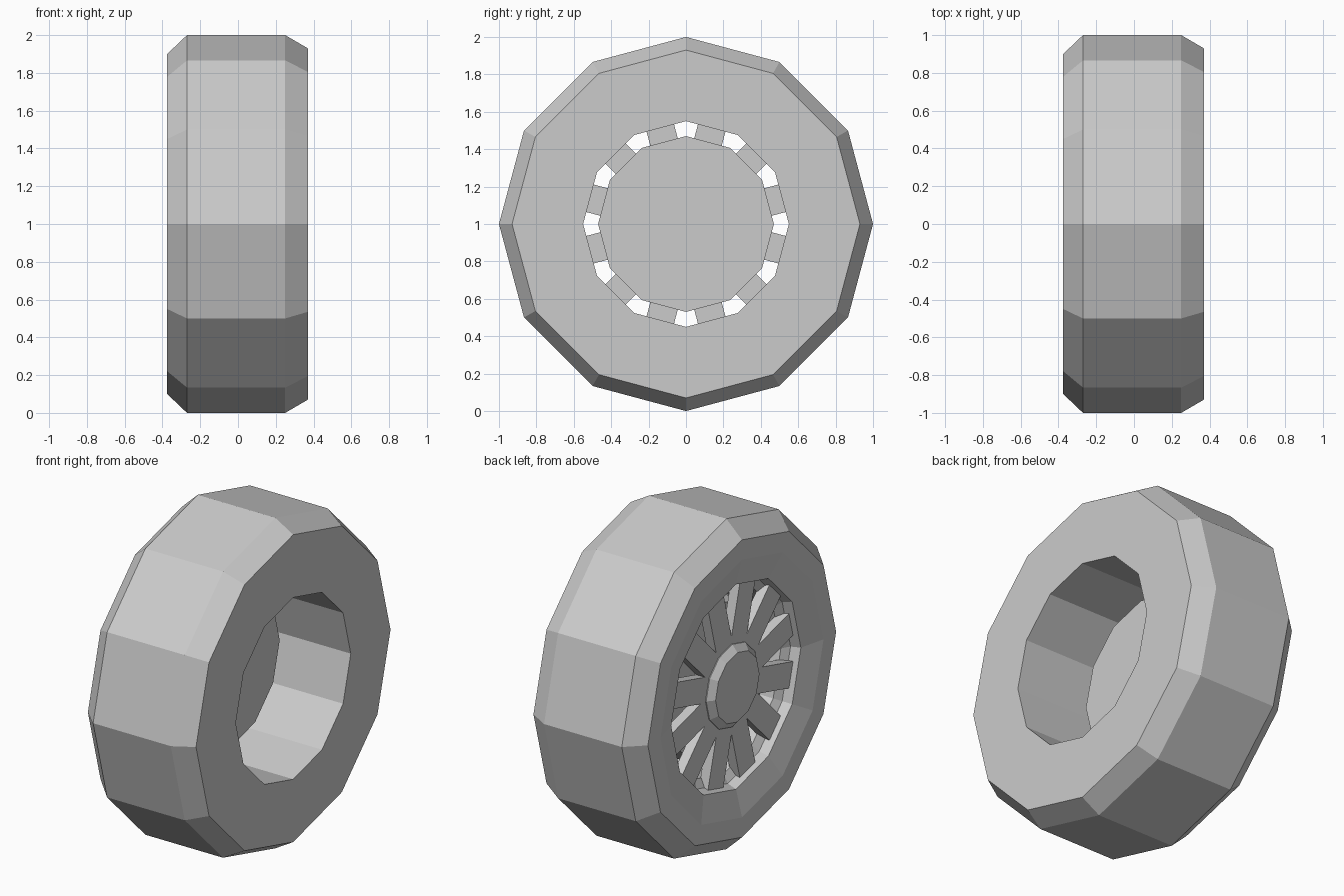
import bpy
import bmesh
from math import sin, cos, radians

if "Cube" in bpy.data.objects:
    bpy.data.objects.remove(bpy.data.objects["Cube"])

SIDES = 12
AXLE_Z = 1.0


def finish(name, bm):
    bmesh.ops.recalc_face_normals(bm, faces=bm.faces)
    mesh = bpy.data.meshes.new(name)
    bm.to_mesh(mesh)
    bm.free()
    obj = bpy.data.objects.new(name, mesh)
    obj.location.z = AXLE_Z
    bpy.context.collection.objects.link(obj)
    return obj


def point(x, r, deg, side=0.0):
    """Axle position, radius, angle from the top, sideways offset."""
    a = radians(deg)
    return (x, r * sin(a) + side * cos(a), r * cos(a) - side * sin(a))


def lathe(name, profile, ring=False):
    """Spin (x, radius) points round the axle; a ring closes on itself, else ends are capped."""
    bm = bmesh.new()
    rows = [[bm.verts.new(point(x, r, k * 360 / SIDES)) for k in range(SIDES)]
            for x, r in profile]
    pairs = list(zip(rows, rows[1:]))
    if ring:
        pairs.append((rows[-1], rows[0]))
    else:
        bm.faces.new(rows[0])
        bm.faces.new(rows[-1])
    for a, b in pairs:
        for k in range(SIDES):
            n = (k + 1) % SIDES
            bm.faces.new((a[k], a[n], b[n], b[k]))
    return finish(name, bm)


# Tyre and rim barrel: bevelled tread, flat walls, dished outer side
lathe("tyre", [(0.37, 0.55), (0.37, 0.93), (0.25, 1.0), (-0.27, 1.0),
               (-0.375, 0.90), (-0.375, 0.78), (-0.335, 0.62),
               (-0.28, 0.60), (-0.25, 0.55)], ring=True)

# Brake drum inside the barrel
lathe("brake_drum", [(-0.05, 0.47), (-0.21, 0.47)])

# Hub cap with bevelled edge
lathe("hub_cap", [(-0.20, 0.25), (-0.31, 0.25), (-0.345, 0.21)])

# Twelve straight spokes, merging near the hub
bm = bmesh.new()
HALF = 0.076
for k in range(SIDES):
    deg = 15 + 30 * k
    corners = [(0.10, -0.026), (0.27, -HALF), (0.595, -HALF),
               (0.595, HALF), (0.27, HALF), (0.10, 0.026)]
    outer = [bm.verts.new(point(-0.305, r, deg, s)) for r, s in corners]
    inner = [bm.verts.new(point(-0.245, r, deg, s)) for r, s in corners]
    bm.faces.new(outer)
    bm.faces.new(inner[::-1])
    for i in range(6):
        j = (i + 1) % 6
        bm.faces.new((outer[i], inner[i], inner[j], outer[j]))
finish("spokes", bm)
